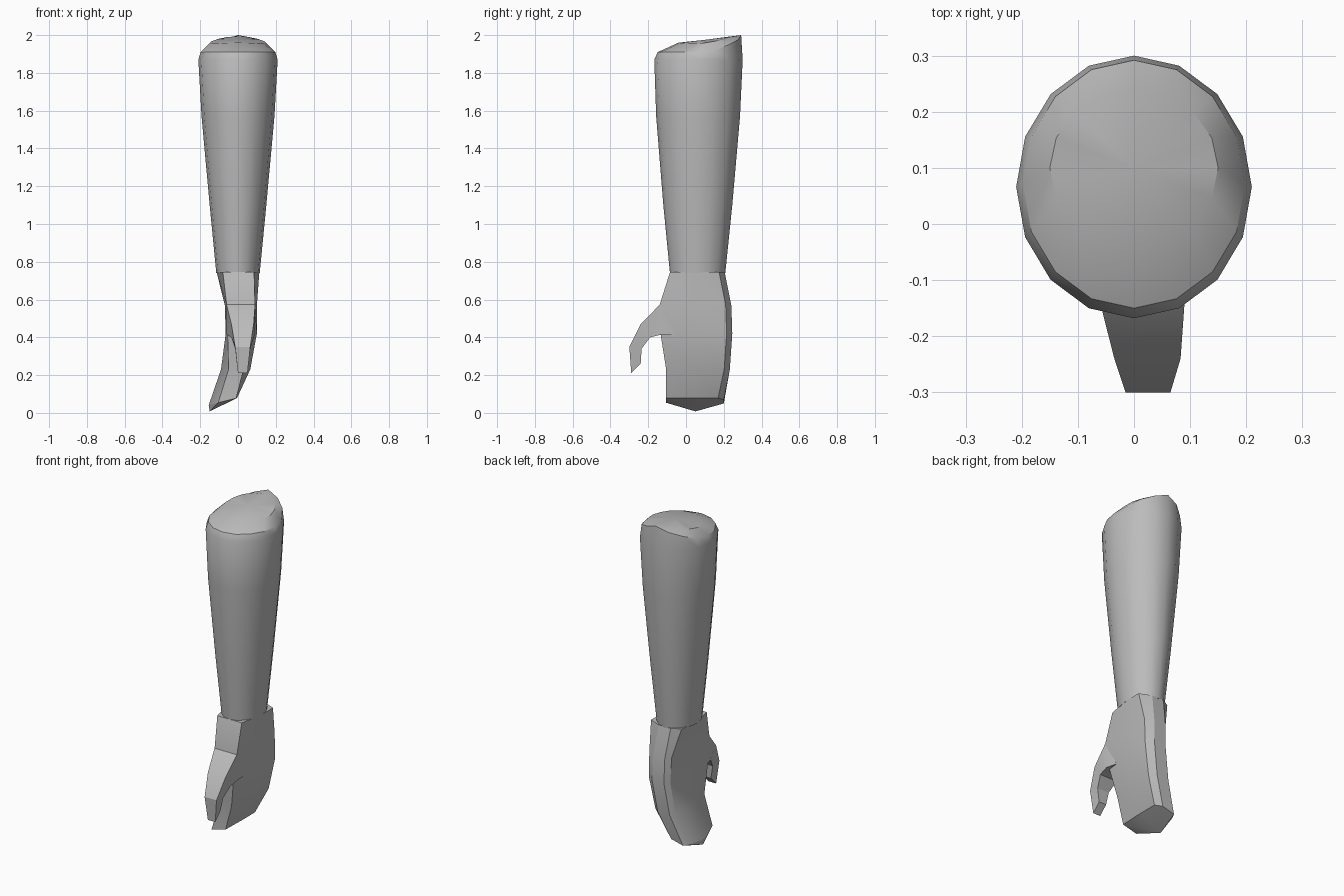
import bpy, bmesh, math

cube = bpy.data.objects.get("Cube")
if cube:
    bpy.data.objects.remove(cube, do_unlink=True)

grey = bpy.data.materials.new("plain_grey")
grey.use_nodes = True
grey.diffuse_color = (0.5, 0.5, 0.5, 1)
grey.node_tree.nodes["Principled BSDF"].inputs["Base Color"].default_value = (0.5, 0.5, 0.5, 1)


def loft(name, rings, start_tip=None, end_tip=None, angle=30):
    """Skin a list of equal-length rings; close the ends flat or with a fan to a tip."""
    bm = bmesh.new()
    rows = [[bm.verts.new(p) for p in ring] for ring in rings]
    n = len(rows[0])
    for a, b in zip(rows, rows[1:]):
        for i in range(n):
            j = (i + 1) % n
            bm.faces.new((a[i], a[j], b[j], b[i]))
    for row, tip in ((rows[0], start_tip), (rows[-1], end_tip)):
        if tip:
            t = bm.verts.new(tip)
            for i in range(n):
                bm.faces.new((row[i], row[(i + 1) % n], t))
        else:
            bm.faces.new(row)
    bmesh.ops.recalc_face_normals(bm, faces=bm.faces)
    mesh = bpy.data.meshes.new(name)
    bm.to_mesh(mesh)
    bm.free()
    mesh.materials.append(grey)
    obj = bpy.data.objects.new(name, mesh)
    bpy.context.collection.objects.link(obj)
    bpy.ops.object.select_all(action='DESELECT')
    bpy.context.view_layer.objects.active = obj
    obj.select_set(True)
    bpy.ops.object.shade_smooth_by_angle(angle=math.radians(angle))
    return obj


SIDES = 16


def oval(rx, y_front, y_back, height):
    """Ring whose first vertex is at the back; height is a function of x, y, index."""
    cy, ry = (y_front + y_back) / 2, (y_back - y_front) / 2
    ring = []
    for i in range(SIDES):
        a = math.tau * i / SIDES
        x, y = rx * math.sin(a), cy + ry * math.cos(a)
        ring.append((x, y, height(x, y, i)))
    return ring


# Forearm: tapered tube with a rounded rim rising to a peak at the back
rim_rise = {0: 0.09, 1: 0.065, 2: 0.04, 3: 0.01}
forearm = [oval(rx, yf, yb, lambda x, y, i, z=z: z) for rx, yf, yb, z in (
    (0.115, -0.085, 0.208, 0.74),
    (0.15, -0.12, 0.245, 1.1),
    (0.193, -0.158, 0.286, 1.57),
    (0.21, -0.168, 0.3, 1.87))]
forearm.append(oval(0.198, -0.15, 0.292,
                    lambda x, y, i: 1.91 + rim_rise.get(min(i, SIDES - i), 0)))
forearm.append(oval(0.15, -0.04, 0.24,
                    lambda x, y, i: 1.96 + 0.12 * (y + 0.04) - 0.8 * x * x))
loft("forearm", forearm, end_tip=(0, 0.1, 1.975))


# Hand: palm and joined fingers, bending sideways toward the fingertips
def palm_ring(z, front, back, front_l, front_r, side_l, side_r, tilt=0):
    mid = (side_l + side_r) / 2
    points = [(front_l, front), (front_r, front),
              (side_r, 0.05), (side_r, back - 0.03),
              (mid + 0.04, back), (mid - 0.04, back),
              (side_l + 0.02, back - 0.03), (side_l, 0.05)]
    return [(x, y, z + tilt * x) for x, y in points]


loft("palm_and_fingers", [
    palm_ring(0.745, -0.085, 0.205, -0.08, 0.085, -0.113, 0.113),
    palm_ring(0.57, -0.14, 0.24, -0.06, 0.09, -0.07, 0.1),
    palm_ring(0.42, -0.135, 0.245, -0.055, 0.065, -0.065, 0.1),
    palm_ring(0.23, -0.105, 0.232, -0.05, 0.03, -0.09, 0.065),
    palm_ring(0.08, -0.105, 0.2, -0.105, -0.01, -0.155, -0.005, 0.25),
], end_tip=(-0.15, 0.05, 0.008), angle=25)


# Thumb: four-sided hook curling down from the front of the palm
def thumb_ring(outer, inner, left, right):
    return [(left, *outer), (right, *outer), (right, *inner), (left, *inner)]


loft("thumb", [
    thumb_ring((-0.09, 0.62), (-0.06, 0.41), -0.055, 0.08),
    thumb_ring((-0.142, 0.57), (-0.13, 0.415), -0.06, 0.09),
    thumb_ring((-0.24, 0.47), (-0.19, 0.4), -0.035, 0.083),
    thumb_ring((-0.3, 0.35), (-0.235, 0.34), -0.015, 0.065),
    thumb_ring((-0.29, 0.21), (-0.24, 0.26), 0.0, 0.05),
], angle=25)
